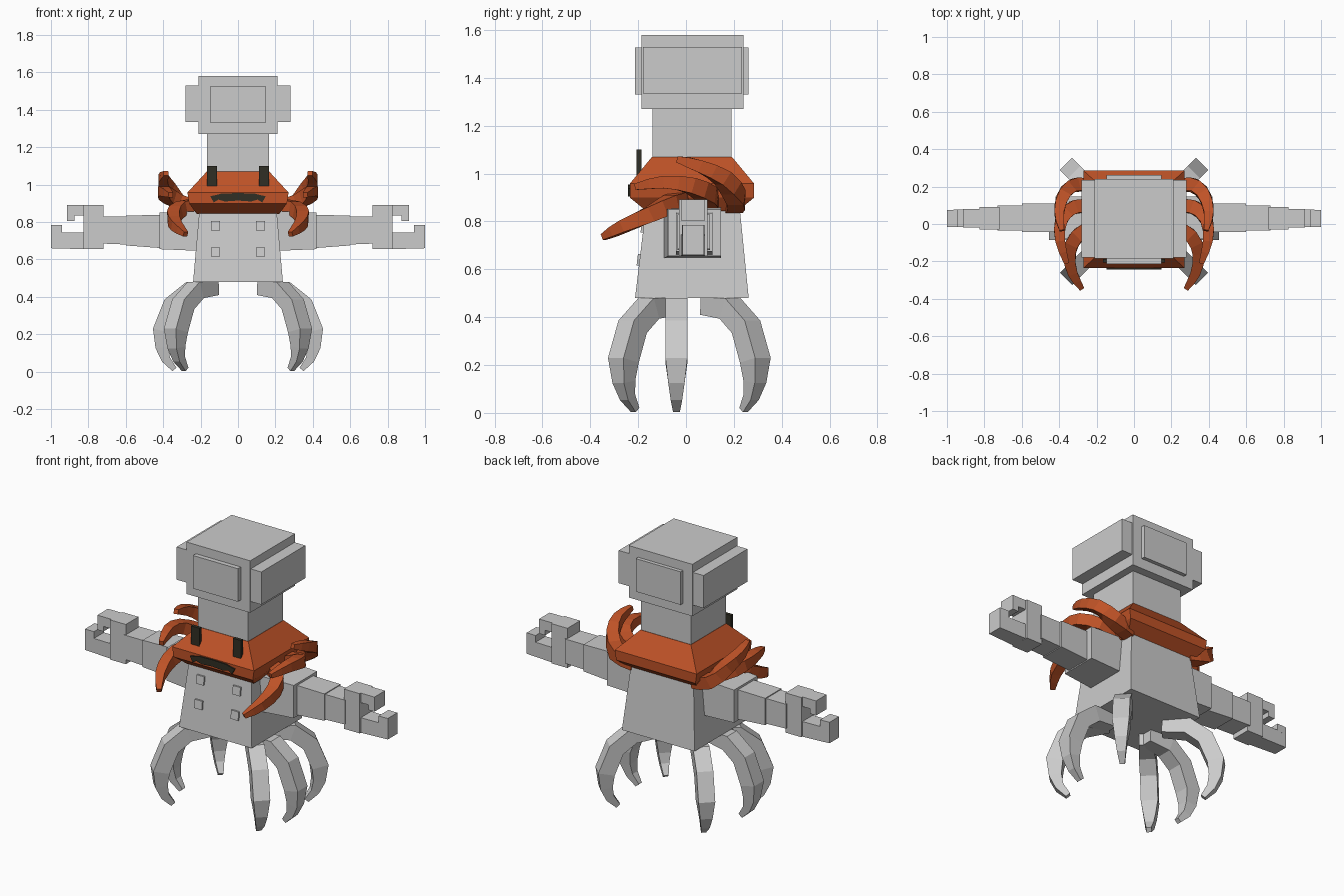
import bpy, bmesh, math
from mathutils import Vector

if "Cube" in bpy.data.objects:
    bpy.data.objects.remove(bpy.data.objects["Cube"])


def material(name, rgb):
    m = bpy.data.materials.new(name)
    m.diffuse_color = (*rgb, 1)
    m.use_nodes = True
    m.node_tree.nodes["Principled BSDF"].inputs["Base Color"].default_value = m.diffuse_color
    return m


GREY = material("light grey", (0.60, 0.60, 0.60))
ORANGE = material("burnt orange", (0.52, 0.085, 0.02))
DARK = material("dark brown", (0.03, 0.028, 0.018))


def loft(name, rings, mat):
    """Skin a list of equal-length point rings and cap both ends."""
    bm = bmesh.new()
    vr = [[bm.verts.new(p) for p in r] for r in rings]
    n = len(vr[0])
    for a, b in zip(vr, vr[1:]):
        for i in range(n):
            j = (i + 1) % n
            bm.faces.new((a[i], a[j], b[j], b[i]))
    bm.faces.new(vr[0][::-1])
    bm.faces.new(vr[-1])
    bmesh.ops.recalc_face_normals(bm, faces=bm.faces)
    me = bpy.data.meshes.new(name)
    bm.to_mesh(me)
    bm.free()
    me.materials.append(mat)
    ob = bpy.data.objects.new(name, me)
    bpy.context.collection.objects.link(ob)
    return ob


def z_ring(x0, x1, y0, y1, z):
    return [(x0, y0, z), (x1, y0, z), (x1, y1, z), (x0, y1, z)]


def x_ring(x, y0, y1, z0, z1):
    return [(x, y0, z0), (x, y1, z0), (x, y1, z1), (x, y0, z1)]


def box(name, x0, x1, y0, y1, z0, z1, mat):
    return loft(name, [z_ring(x0, x1, y0, y1, z0), z_ring(x0, x1, y0, y1, z1)], mat)


def limb(name, pts, radii, mat, side=None):
    """Square tapering tube; side fixes the width direction if given."""
    pts = [Vector(p) for p in pts]
    rings = []
    for i, p in enumerate(pts):
        t = (pts[min(i + 1, len(pts) - 1)] - pts[max(i - 1, 0)]).normalized()
        u = Vector(side) if side else t.cross(Vector((0, 0, 1))).normalized()
        v = t.cross(u).normalized()
        r = radii[i]
        rings.append([p + u * r * a + v * r * b for a, b in ((-1, -1), (1, -1), (1, 1), (-1, 1))])
    return loft(name, rings, mat)


def smooth_path(pts, n=2):
    """Catmull-Rom points through a short path."""
    P = [Vector(p) for p in pts]
    P = [2 * P[0] - P[1]] + P + [2 * P[-1] - P[-2]]
    out = []
    for a, b, c, d in zip(P, P[1:], P[2:], P[3:]):
        for k in range(n):
            t = k / n
            out.append(0.5 * (2 * b + (c - a) * t + (2 * a - 5 * b + 4 * c - d) * t * t
                              + (3 * b - a - 3 * c + d) * t ** 3))
    return out + [P[-2]]


# Torso, neck and head
loft("torso", [z_ring(-.24, .24, -.213, .262, .48), z_ring(-.205, .205, -.165, .222, .88)], GREY)
box("neck", -.165, .165, -.14, .19, 1.0, 1.28, GREY)
box("head", -.21, .21, -.185, .24, 1.27, 1.58, GREY)
box("head_side_block", -.28, .28, -.18, .235, 1.335, 1.53, GREY)
box("head_face_plate", -.148, .148, -.213, .262, 1.33, 1.527, GREY)

# Chest buttons, tilted with the torso front
for s in (-1, 1):
    for z in (.64, .78):
        def front(h):
            return -.213 + (h - .48) * .12
        x = s * .12
        loft("chest_button", [z_ring(x - .025, x + .025, front(h) - .01, front(h) + .02, h)
                              for h in (z - .025, z + .025)], GREY)

# Crab-shell collar
loft("collar_shell", [z_ring(-.22, .22, -.165, .215, .843),
                      z_ring(-.262, .262, -.235, .285, .90),
                      z_ring(-.27, .27, -.235, .285, .958),
                      z_ring(-.167, .167, -.142, .192, 1.07)], ORANGE)

# Eyes and frowning mouth
for s in (-1, 1):
    x = s * .138
    box("eye", x - .027, x + .027, -.207, -.187, .99, 1.10, DARK)
half = [(0, .955), (.09, .952), (.115, .945), (.148, .938), (.13, .905), (.105, .92), (.07, .91), (0, .915)]
outline = half + [(-x, z) for x, z in half[-2:0:-1]]
loft("mouth", [[(x, y, z) for x, z in outline] for y in (-.243, -.228)], DARK)

# Crab legs on the collar, three per side: rear, middle, front
crab_paths = [
    ("rear", [(.20, .20, .87), (.31, .21, .90), (.375, .155, .98), (.40, .06, 1.03), (.385, -.035, 1.06)]),
    ("middle", [(.20, .10, .88), (.32, .09, .91), (.388, .02, .95), (.395, -.09, .965), (.36, -.21, .945)]),
    ("front", [(.20, .0, .89), (.30, -.06, .875), (.345, -.15, .83), (.33, -.26, .78), (.28, -.345, .735)]),
]
crab_radii = [.036, .036, .036, .035, .033, .030, .026, .021, .013]
for label, path in crab_paths:
    for s in (-1, 1):
        limb(f"{label}_crab_leg", [(s * p.x, p.y, p.z) for p in smooth_path(path)], crab_radii, ORANGE)

# Arms with pincer hands
for s in (-1, 1):
    def along(name, *rings):
        loft(name, [x_ring(s * r[0], *r[1:]) for r in rings], GREY)
    along("shoulder", (.18, -.095, .147, .645, .86), (.42, -.075, .147, .655, .85))
    along("upper_arm", (.40, -.042, .11, .66, .838), (.60, -.042, .11, .675, .835))
    along("forearm", (.60, -.035, .10, .68, .83), (.73, -.035, .10, .685, .83))
    along("palm", (.72, -.03, .09, .655, .892), (.825, -.03, .09, .655, .892))
    along("upper_finger", (.82, -.02, .08, .835, .892), (.915, -.02, .08, .835, .892))
    along("upper_finger_tip", (.875, -.02, .08, .805, .84), (.915, -.02, .08, .805, .84))
    along("lower_finger", (.82, -.02, .08, .655, .745), (1.0, -.015, .075, .66, .745))
    along("lower_finger_tip", (.94, -.017, .077, .74, .785), (1.0, -.015, .075, .74, .785))

# Six curved walking legs: one at each side and four on the diagonals
profile = [(-.04, .445), (.10, .437), (.195, .36), (.25, .22), (.247, .13), (.225, .065), (.18, .012)]
leg_radii = [.035, .046, .046, .046, .034, .024, .014]
hips = [("side", .16, -.04, 0), ("rear", .155, .113, 45), ("front", .155, -.085, -45)]
for label, hx, hy, angle in hips:
    c, d = math.cos(math.radians(angle)), math.sin(math.radians(angle))
    for s in (-1, 1):
        limb(f"{label}_leg", [(s * (hx + r * c), hy + r * d, z) for r, z in profile],
             leg_radii, GREY, side=(-s * d, c, 0))
